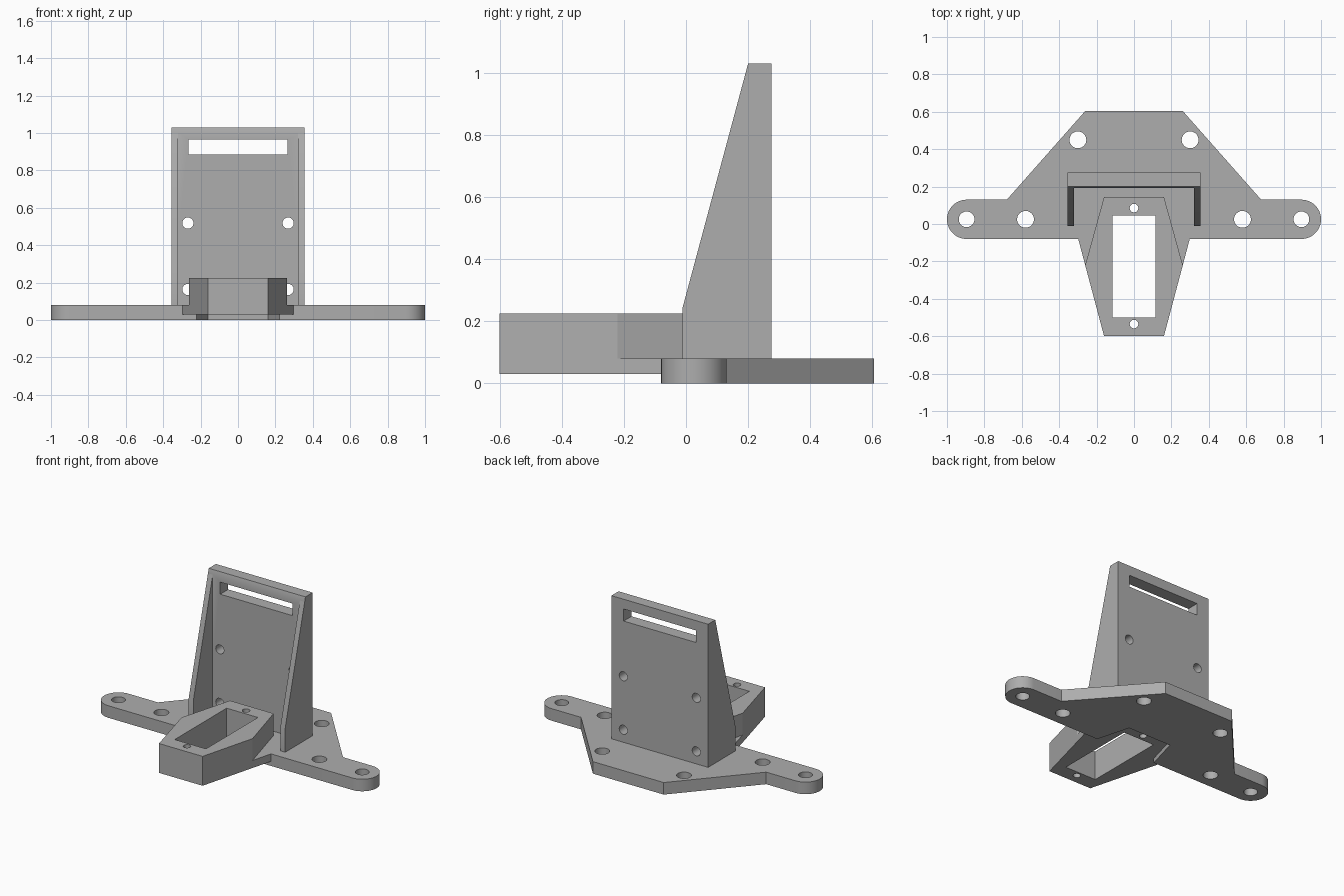
import bpy, bmesh, math
from mathutils import Matrix

if "Cube" in bpy.data.objects:
    bpy.data.objects.remove(bpy.data.objects["Cube"])

grey = bpy.data.materials.new("grey")
grey.diffuse_color = (0.42, 0.42, 0.42, 1)
grey.use_nodes = True
grey.node_tree.nodes["Principled BSDF"].inputs["Base Color"].default_value = grey.diffuse_color


def circle(cx, cy, r, n=32):
    return [(cx + r * math.cos(2 * math.pi * i / n),
             cy + r * math.sin(2 * math.pi * i / n)) for i in range(n)]


def rect(x0, x1, y0, y1):
    return [(x0, y0), (x1, y0), (x1, y1), (x0, y1)]


def mirrored(half):
    """Close a right-hand half outline across x = 0."""
    return half + [(-x, y) for x, y in reversed(half)]


def plate(name, loops, lo, hi, matrix=Matrix(), trim=None):
    """Extrude an outline with holes from lo to hi, then place it."""
    curve = bpy.data.curves.new(name, 'CURVE')
    curve.dimensions = '2D'
    curve.fill_mode = 'BOTH'
    curve.extrude = (hi - lo) / 2
    for pts in loops:
        s = curve.splines.new('POLY')
        s.points.add(len(pts) - 1)
        for p, (x, y) in zip(s.points, pts):
            p.co = (x, y, 0, 1)
        s.use_cyclic_u = True
    ob = bpy.data.objects.new(name, curve)
    bpy.context.collection.objects.link(ob)
    bpy.ops.object.select_all(action='DESELECT')
    ob.select_set(True)
    bpy.context.view_layer.objects.active = ob
    bpy.ops.object.convert(target='MESH')
    ob = bpy.context.object
    bm = bmesh.new()
    bm.from_mesh(ob.data)
    bmesh.ops.remove_doubles(bm, verts=bm.verts, dist=1e-5)
    bm.transform(matrix @ Matrix.Translation((0, 0, (lo + hi) / 2)))
    if trim:
        bmesh.ops.bisect_plane(bm, geom=bm.verts[:] + bm.edges[:] + bm.faces[:],
                               plane_co=trim[0], plane_no=trim[1], clear_outer=True)
        bmesh.ops.holes_fill(bm, edges=[e for e in bm.edges if e.is_boundary])
    bmesh.ops.recalc_face_normals(bm, faces=bm.faces)
    bm.to_mesh(ob.data)
    bm.free()
    ob.data.materials.clear()
    ob.data.materials.append(grey)
    bpy.ops.object.shade_smooth_by_angle(angle=math.radians(25))
    return ob


# Base plate: rounded arms, tapered back, notch around the holder
arm = [(0.895 + 0.105 * math.cos(a), 0.025 + 0.105 * math.sin(a))
       for a in (math.pi / 2 - math.pi * i / 24 for i in range(25))]
half = [(0.26, 0.605), (0.68, 0.13)] + arm + [(0.298, -0.08), (0.222, -0.08), (0.16, 0.145)]
holes = [circle(s * x, y, r) for s in (-1, 1)
         for x, y, r in ((0.895, 0.025, 0.042), (0.58, 0.025, 0.045), (0.3, 0.45, 0.045))]
plate("base_plate", [mirrored(half)] + holes, 0, 0.08)

# Six-sided holder with a rectangular pocket and two screw holes
hexagon = mirrored([(0.16, 0.145), (0.261, -0.22), (0.16, -0.6)])
plate("holder", [hexagon, rect(-0.115, 0.115, -0.5, 0.045),
                 circle(0, 0.085, 0.023), circle(0, -0.535, 0.023)], 0.03, 0.225)

# Small webs joining the holder to the plate
for side, s in (("left", -1), ("right", 1)):
    plate(side + "_web", [[(s * 0.261, -0.22), (s * 0.298, -0.08), (s * 0.222, -0.08)]], 0.03, 0.08)

# Upright panel with slot, screw holes and bevelled top front edge
upright = Matrix.Rotation(math.pi / 2, 4, 'X')
panel = [rect(-0.355, 0.355, 0.08, 1.03), rect(-0.265, 0.265, 0.885, 0.965)]
panel += [circle(s * 0.268, z, 0.03) for s in (-1, 1) for z in (0.518, 0.163)]
plate("upright_panel", panel, -0.275, -0.192, upright,
      trim=((0, 0.192, 1.0), (0, -0.79, 0.212)))

# Sloping side ribs
yz = Matrix(((0, 0, 1, 0), (1, 0, 0, 0), (0, 1, 0, 0), (0, 0, 0, 1)))
rib = [(-0.012, 0.08), (0.192, 0.08), (0.192, 1.0), (-0.012, 0.24)]
plate("left_rib", [rib], -0.355, -0.32, yz)
plate("right_rib", [rib], 0.32, 0.355, yz)
